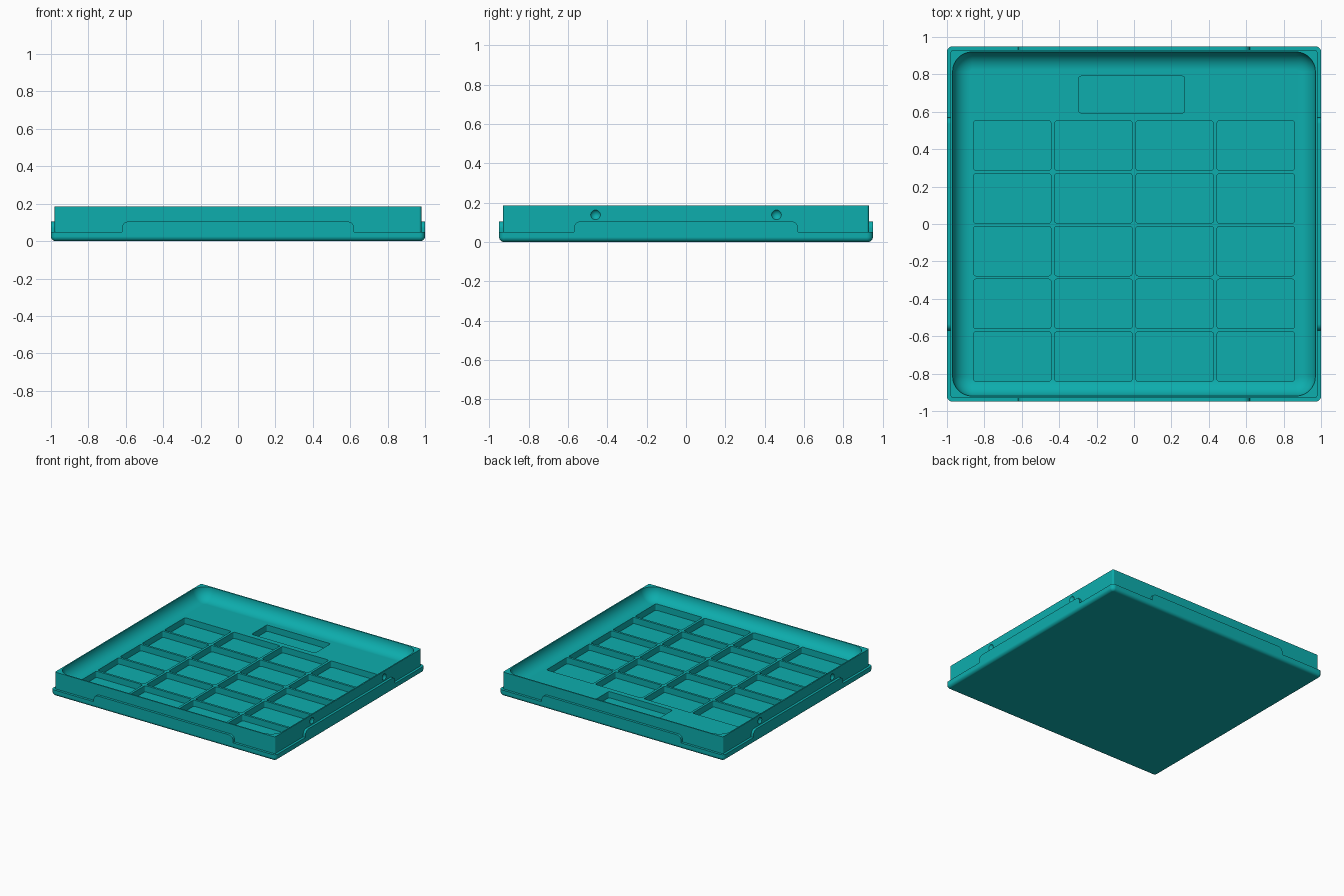
import bpy, bmesh, math
from mathutils import Matrix

old = bpy.data.objects.get("Cube")
if old:
    bpy.data.objects.remove(old, do_unlink=True)

teal = bpy.data.materials.new("teal plastic")
teal.use_nodes = True
COLOUR = (0.004, 0.42, 0.42, 1)
teal.diffuse_color = COLOUR
teal.node_tree.nodes["Principled BSDF"].inputs["Base Color"].default_value = COLOUR

HALF_X, HALF_Y = 1.0, 0.95
TOP, FLOOR, POCKET_FLOOR, LEDGE, LIP_TOP = 0.185, 0.09, 0.04, 0.05, 0.105
STEP = 0.02


def rounded_ring(bm, cx, cy, hx, hy, r, z, n=8):
    """Ring of vertices around a rounded rectangle."""
    ring = []
    for quarter, (sx, sy) in enumerate([(1, 1), (-1, 1), (-1, -1), (1, -1)]):
        for i in range(n + 1):
            a = math.pi / 2 * (quarter + i / n)
            ring.append(bm.verts.new((cx + sx * (hx - r) + r * math.cos(a),
                                      cy + sy * (hy - r) + r * math.sin(a), z)))
    return ring


def loft(bm, rings):
    """Skin the rings in order and cap both ends."""
    for a, b in zip(rings, rings[1:]):
        for i in range(len(a)):
            j = (i + 1) % len(a)
            bm.faces.new((a[i], a[j], b[j], b[i]))
    bm.faces.new(rings[0][::-1])
    bm.faces.new(rings[-1])


def make_object(name, bm):
    bmesh.ops.recalc_face_normals(bm, faces=bm.faces)
    mesh = bpy.data.meshes.new(name)
    bm.to_mesh(mesh)
    bm.free()
    mesh.materials.append(teal)
    ob = bpy.data.objects.new(name, mesh)
    bpy.context.collection.objects.link(ob)
    return ob


def select_only(ob):
    bpy.ops.object.select_all(action='DESELECT')
    ob.select_set(True)
    bpy.context.view_layer.objects.active = ob


def cut(ob, cutter):
    cutter.hide_render = True
    mod = ob.modifiers.new("cut", 'BOOLEAN')
    mod.operation, mod.solver, mod.object = 'DIFFERENCE', 'EXACT', cutter
    select_only(ob)
    bpy.ops.object.modifier_apply(modifier=mod.name)
    bpy.data.objects.remove(cutter, do_unlink=True)


def finish(ob):
    select_only(ob)
    bpy.ops.object.shade_smooth_by_angle(angle=math.radians(30))
    mod = ob.modifiers.new("flat sides", 'WEIGHTED_NORMAL')
    mod.keep_sharp = True
    mod.weight = 100


# Tray: rounded base, stepped wall and scooped interior
bm = bmesh.new()
rings = []


def add_ring(inset, r, z):
    rings.append(rounded_ring(bm, 0, 0, HALF_X - inset, HALF_Y - inset, r, z))


FILLET, CORNER = 0.025, 0.03
for i in range(7):
    a = math.pi / 2 * i / 6
    inset = FILLET * (1 - math.sin(a))
    add_ring(inset, CORNER - inset, FILLET * (1 - math.cos(a)))
add_ring(0, CORNER, LEDGE)
add_ring(STEP, 0.012, LEDGE)
add_ring(STEP, 0.012, TOP)
SCOOP = TOP - FLOOR
for i in range(13):
    a = math.pi / 2 * i / 12
    inset = SCOOP * (1 - math.cos(a))
    add_ring(0.03 + inset, 0.105 - inset, TOP - SCOOP * math.sin(a))
loft(bm, rings)
tray = make_object("tray", bm)

# Key pockets in a 4 x 5 grid, and the wide display pocket
bm = bmesh.new()
pockets = [((col - 1.5) * 0.434, -0.145 + (row - 2) * 0.282, 0.207, 0.132)
           for col in range(4) for row in range(5)]
pockets.append((-0.012, 0.692, 0.283, 0.098))
for cx, cy, hx, hy in pockets:
    loft(bm, [rounded_ring(bm, cx, cy, hx, hy, 0.012, z, 4)
              for z in (POCKET_FLOOR, TOP)])
cut(tray, make_object("pocket_cutter", bm))

# Round snap dimples on the left and right walls
bm = bmesh.new()
for sx in (-1, 1):
    for sy in (-1, 1):
        bmesh.ops.create_uvsphere(bm, u_segments=24, v_segments=16, radius=0.028,
                                  matrix=Matrix.Translation((sx * 0.993, sy * 0.46, 0.138)))
cut(tray, make_object("dimple_cutter", bm))
finish(tray)

# Raised lip tabs in the middle of each side
def lip_tab(name, half_len, reach, angle):
    bm = bmesh.new()
    r = 0.035
    outline = [(half_len, LEDGE)]
    for i in range(9):
        a = math.pi / 2 * i / 8
        outline.append((half_len - r + r * math.cos(a), LIP_TOP - r + r * math.sin(a)))
    outline += [(-x, z) for x, z in reversed(outline)]
    front = [bm.verts.new((x, -reach, z)) for x, z in outline]
    back = [bm.verts.new((x, -reach + STEP + 0.005, z)) for x, z in outline]
    loft(bm, [front, back])
    bm.transform(Matrix.Rotation(angle, 4, 'Z'))
    finish(make_object(name, bm))


for k, side in enumerate(("front", "left", "back", "right")):
    size = (0.57, HALF_X) if k % 2 else (0.62, HALF_Y)
    lip_tab(side + "_lip_tab", *size, math.pi / 2 * k)
